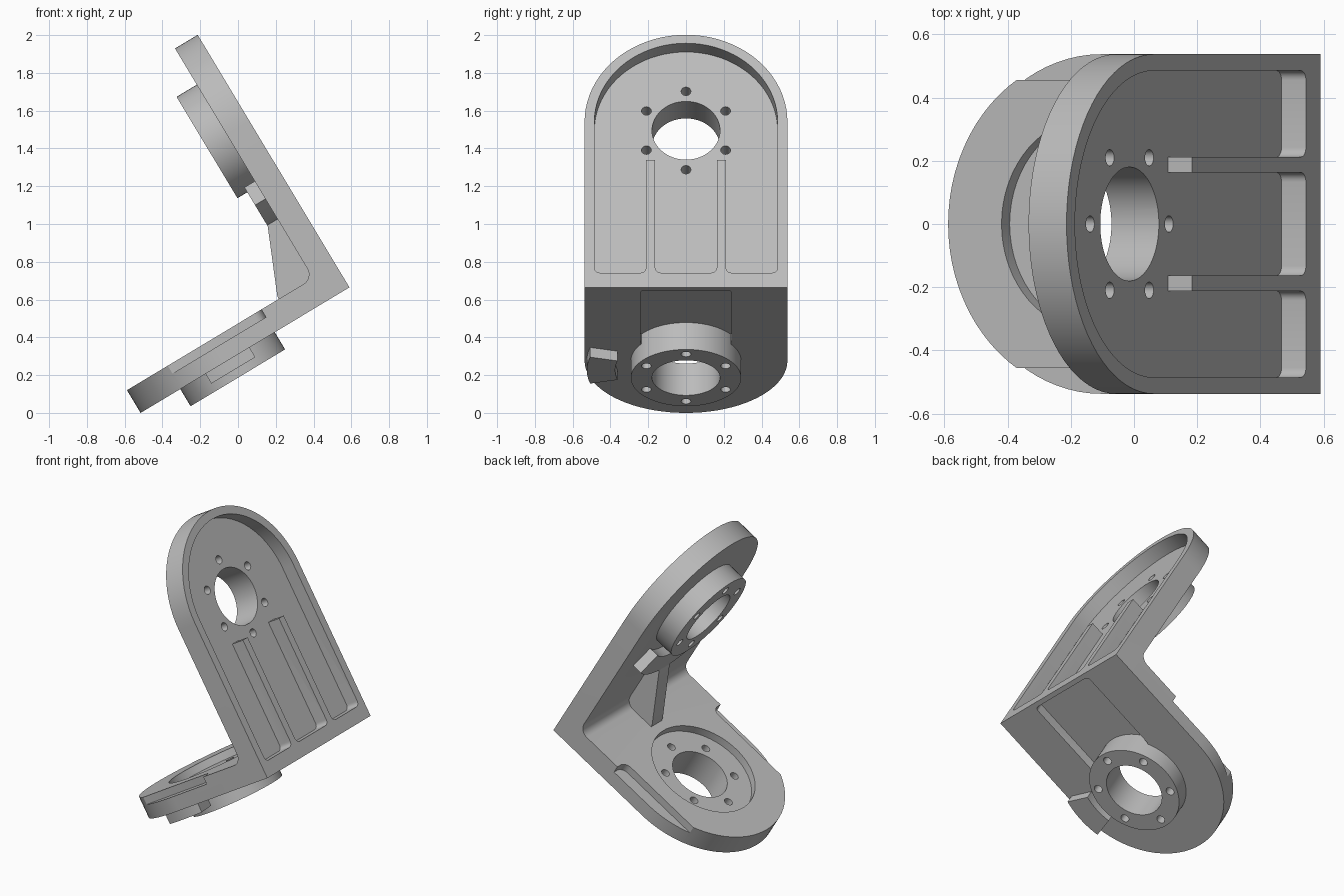
import bpy, bmesh
from math import sin, cos, pi, radians
from mathutils import Matrix, Vector

cube = bpy.data.objects.get("Cube")
if cube:
    bpy.data.objects.remove(cube, do_unlink=True)

grey = bpy.data.materials.new("machined grey")
grey.use_nodes = True
COLOUR = (0.5, 0.5, 0.5, 1)
grey.diffuse_color = COLOUR
grey.node_tree.nodes["Principled BSDF"].inputs["Base Color"].default_value = COLOUR

# Main sizes; "a" runs along a plate away from the corner, "b" across it
R, T = 0.537, 0.14
UP, LOW = 1.023, 0.753
TILT = radians(31)

PLACE = {
    "x": lambda a, b, d: (-d, b, a),    # upright plate, d is depth inwards
    "z": lambda a, b, d: (-a, b, d),    # lower plate, d is height
    "y": lambda a, b, d: (-a, d, b),    # side profile
}


def prism(name, axis, pts, lo, hi):
    bm = bmesh.new()
    put = PLACE[axis]
    low = [bm.verts.new(put(a, b, lo)) for a, b in pts]
    top = [bm.verts.new(put(a, b, hi)) for a, b in pts]
    bm.faces.new(low)
    bm.faces.new(top)
    for i in range(len(pts)):
        j = (i + 1) % len(pts)
        bm.faces.new((low[i], low[j], top[j], top[i]))
    bmesh.ops.recalc_face_normals(bm, faces=bm.faces[:])
    mesh = bpy.data.meshes.new(name)
    bm.to_mesh(mesh)
    bm.free()
    mesh.materials.append(grey)
    obj = bpy.data.objects.new(name, mesh)
    bpy.context.collection.objects.link(obj)
    return obj


def arc(a, b, r, start, end, n):
    return [(a + r * cos(radians(start + (end - start) * i / n)),
             b + r * sin(radians(start + (end - start) * i / n))) for i in range(n + 1)]


def disc(a, b, r, n=64):
    return arc(a, b, r, 0, 360, n)[:-1]


def stadium(start, centre, r):
    return [(start, -r)] + arc(centre, 0, r, -90, 90, 40) + [(start, r)]


def rounded(a0, a1, b0, b1, r):
    return (arc(a1 - r, b1 - r, r, 0, 90, 5) + arc(a0 + r, b1 - r, r, 90, 180, 5)
            + arc(a0 + r, b0 + r, r, 180, 270, 5) + arc(a1 - r, b0 + r, r, 270, 360, 5))


def sector(centre, r0, r1, mid, half):
    return (arc(centre, 0, r1, mid - half, mid + half, 14)
            + arc(centre, 0, r0, mid + half, mid - half, 14))


def combine(target, tool, operation):
    mod = target.modifiers.new(tool.name, "BOOLEAN")
    mod.operation, mod.solver, mod.object = operation, "EXACT", tool
    bpy.context.view_layer.objects.active = target
    bpy.ops.object.modifier_apply(modifier=mod.name)
    bpy.data.objects.remove(tool, do_unlink=True)


def add(tool):
    combine(bracket, tool, "UNION")


def cut(tool):
    combine(bracket, tool, "DIFFERENCE")


# Two round-ended plates at a right angle
bracket = prism("angle_bracket", "x", stadium(0, UP, R), 0, T)
add(prism("lower_plate", "z", stadium(0, LOW, R), 0, T))

# Inner corner fillet and central gusset
fillet = [(0.1, 0.1), (0.1, 0.2)] + arc(0.2, 0.2, 0.06, 180, 270, 8) + [(0.2, 0.1)]
add(prism("corner_fillet", "y", fillet, -R, R))
gusset = [(0.1, 0.1), (0.1, 0.51), (0.2, 0.51), (0.35, 0.16), (0.36, 0.1)]
add(prism("gusset", "y", gusset, -0.055, 0.055))

# Pocket on the outer face, leaving a rim and two ribs
cut(prism("upper_pocket", "x", stadium(0.788, UP, 0.485), -0.1, 0.09))
for b0, b1 in ((-0.485, -0.212), (-0.163, 0.163), (0.212, 0.485)):
    cut(prism("rib_slot", "x", rounded(0.09, 0.85, b0, b1, 0.03), -0.1, 0.09))

# Recess under the lower plate, and the side notches on its top edge
cut(prism("lower_recess", "z", rounded(0.03, 0.59, -0.242, 0.242, 0.025), -0.1, 0.06))
for side in (-1, 1):
    b0, b1 = sorted((side * 0.455, side * 0.7))
    cut(prism("side_notch", "z", rounded(0.46, 1.4, b0, b1, 0.05), 0.092, 0.3))

# Bosses and curved stop blocks
add(prism("upper_boss", "x", disc(UP, 0, 0.313), 0.11, 0.265))
add(prism("upper_stop", "x", sector(UP, 0.375, 0.52, 180, 41), 0.11, 0.204))
add(prism("lower_boss", "z", disc(LOW, 0, 0.292), -0.106, 0.1))
add(prism("lower_stop", "z", sector(LOW, 0.375, 0.525, -90, 15), -0.06, 0.05))

# Counterbore, bearing holes and bolt circles
cut(prism("counterbore", "z", disc(LOW, 0, 0.34), 0.09, 0.3))
for axis, centre in (("x", UP), ("z", LOW)):
    cut(prism("bearing_hole", axis, disc(centre, 0, 0.18), -0.4, 0.5))
    for k in range(6):
        a, b = centre + 0.242 * cos(k * pi / 3), 0.242 * sin(k * pi / 3)
        cut(prism("bolt_hole", axis, disc(a, b, 0.026, 20), -0.4, 0.5))

# Tilt into place, resting on the rounded tip
offset = Vector((0.59, 0, (LOW + R) * sin(TILT)))
bracket.data.transform(Matrix.Translation(offset) @ Matrix.Rotation(-TILT, 4, "Y"))
bpy.ops.object.select_all(action="DESELECT")
bracket.select_set(True)
bpy.context.view_layer.objects.active = bracket
bpy.ops.object.shade_smooth_by_angle(angle=radians(30))
